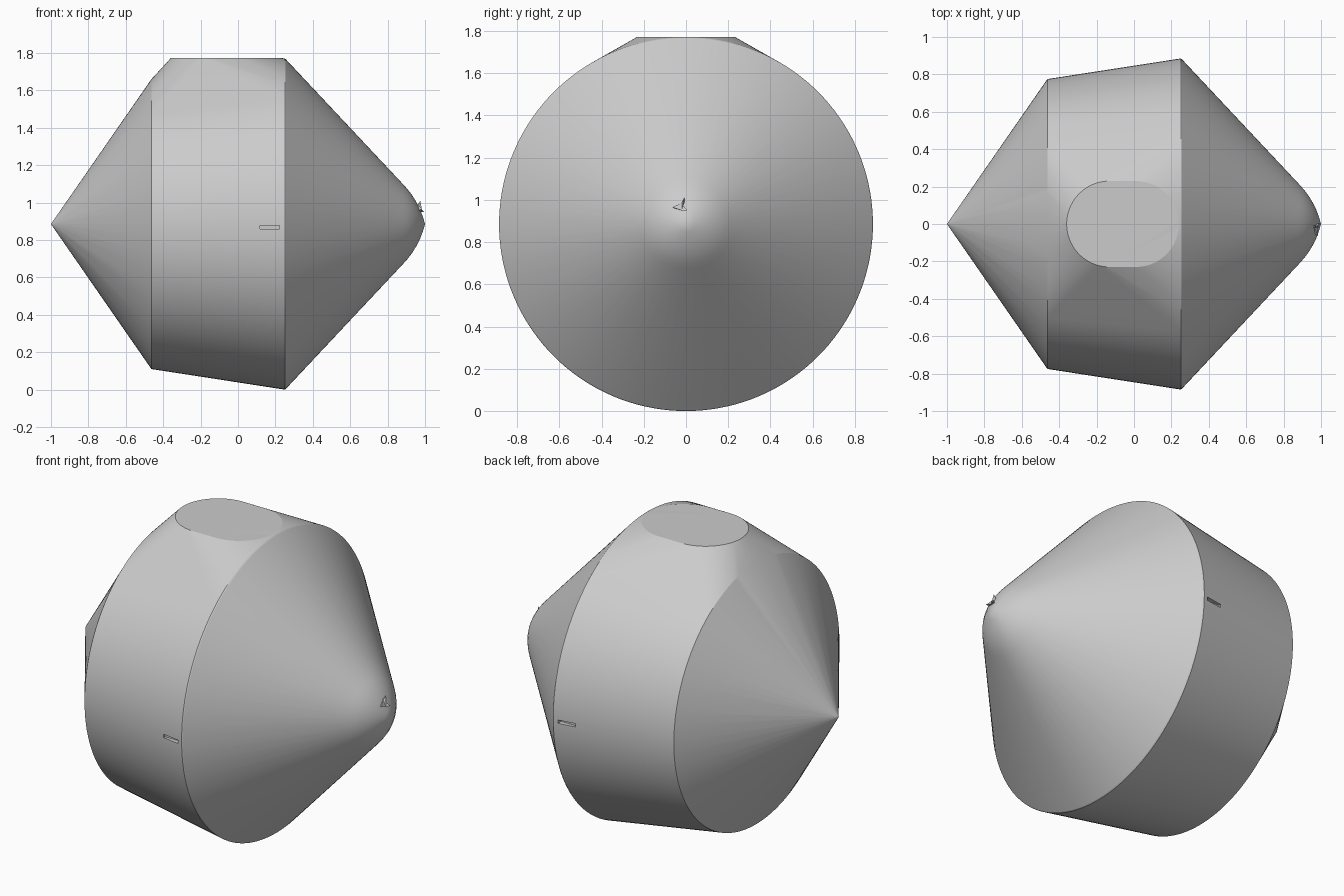
import bpy
import bmesh
from math import sin, cos, radians, pi
from mathutils import Vector

cube = bpy.data.objects.get("Cube")
if cube:
    bpy.data.objects.remove(cube, do_unlink=True)

AXIS_Z = 0.885
SEGMENTS = 144


def material(name, value):
    mat = bpy.data.materials.new(name)
    mat.use_nodes = True
    colour = (value, value, value, 1)
    mat.diffuse_color = colour
    mat.node_tree.nodes["Principled BSDF"].inputs["Base Color"].default_value = colour
    return mat


grey = material("plain grey", 0.6)


def make_object(name, bm):
    bmesh.ops.recalc_face_normals(bm, faces=bm.faces)
    mesh = bpy.data.meshes.new(name)
    bm.to_mesh(mesh)
    bm.free()
    obj = bpy.data.objects.new(name, mesh)
    bpy.context.collection.objects.link(obj)
    mesh.materials.append(grey)
    return obj


def hull(name, points):
    bm = bmesh.new()
    for p in points:
        bm.verts.new(p)
    result = bmesh.ops.convex_hull(bm, input=bm.verts)
    unused = {g for g in result["geom_interior"] + result["geom_unused"]
              if isinstance(g, bmesh.types.BMVert)}
    bmesh.ops.delete(bm, geom=list(unused), context="VERTS")
    return make_object(name, bm)


# Body: rings along the x axis, wrapped together with a flat oval top
profile = [(-0.992, 0.012), (-0.463, 0.775), (0.25, 0.885), (0.256, 0.881),
           (0.88, 0.216), (0.905, 0.188), (0.93, 0.156), (0.953, 0.119),
           (0.973, 0.08), (0.989, 0.038)]
points = [Vector((-1, 0, AXIS_Z)), Vector((1, 0, AXIS_Z))]
for x, r in profile:
    for i in range(SEGMENTS):
        a = 2 * pi * i / SEGMENTS
        points.append(Vector((x, r * cos(a), AXIS_Z + r * sin(a))))

# Oval top: two half circles joined by short straight sides
for i in range(64):
    a = 2 * pi * (i + 0.5) / 64
    shift = 0.01 if cos(a) > 0 else -0.13
    points.append(Vector((shift + 0.23 * cos(a), 0.23 * sin(a), 1.772)))

body = hull("body", points)

# Slots on the front and back of the barrel
for side, label in ((-1, "front"), (1, "back")):
    bm = bmesh.new()
    bmesh.ops.create_cube(bm, size=1)
    bmesh.ops.scale(bm, vec=(0.105, 0.04, 0.02), verts=bm.verts)
    bmesh.ops.translate(bm, vec=(0.17, side * 0.87, 0.868), verts=bm.verts)
    cutter = make_object(label + "_slot_cutter", bm)
    cutter.hide_render = True
    cutter.hide_viewport = True
    cut = body.modifiers.new(label + " slot", "BOOLEAN")
    cut.operation = "DIFFERENCE"
    cut.solver = "EXACT"
    cut.object = cutter

# Apply the cuts, then smooth the rounded surfaces
bpy.context.view_layer.update()
result = bpy.data.meshes.new_from_object(
    body.evaluated_get(bpy.context.evaluated_depsgraph_get()))
body.modifiers.clear()
body.data = result
for label in ("front", "back"):
    bpy.data.objects.remove(bpy.data.objects[label + "_slot_cutter"], do_unlink=True)
bpy.ops.object.select_all(action="DESELECT")
body.select_set(True)
bpy.context.view_layer.objects.active = body
bpy.ops.object.shade_smooth_by_angle(angle=radians(12))

# Small three-pointed burr beside the nose tip
centre = Vector((0.965, -0.02, AXIS_Z + 0.085))
for n, tip in enumerate(((0.02, -0.045, -0.005), (0.01, 0.012, 0.04), (0.03, 0.025, -0.02))):
    base = [centre + Vector(o) for o in
            ((-0.03, -0.012, -0.02), (-0.03, 0.012, -0.02), (0.02, 0, -0.02), (0, 0, 0.015))]
    hull("nose_burr_%d" % (n + 1), base + [centre + Vector(tip)])
